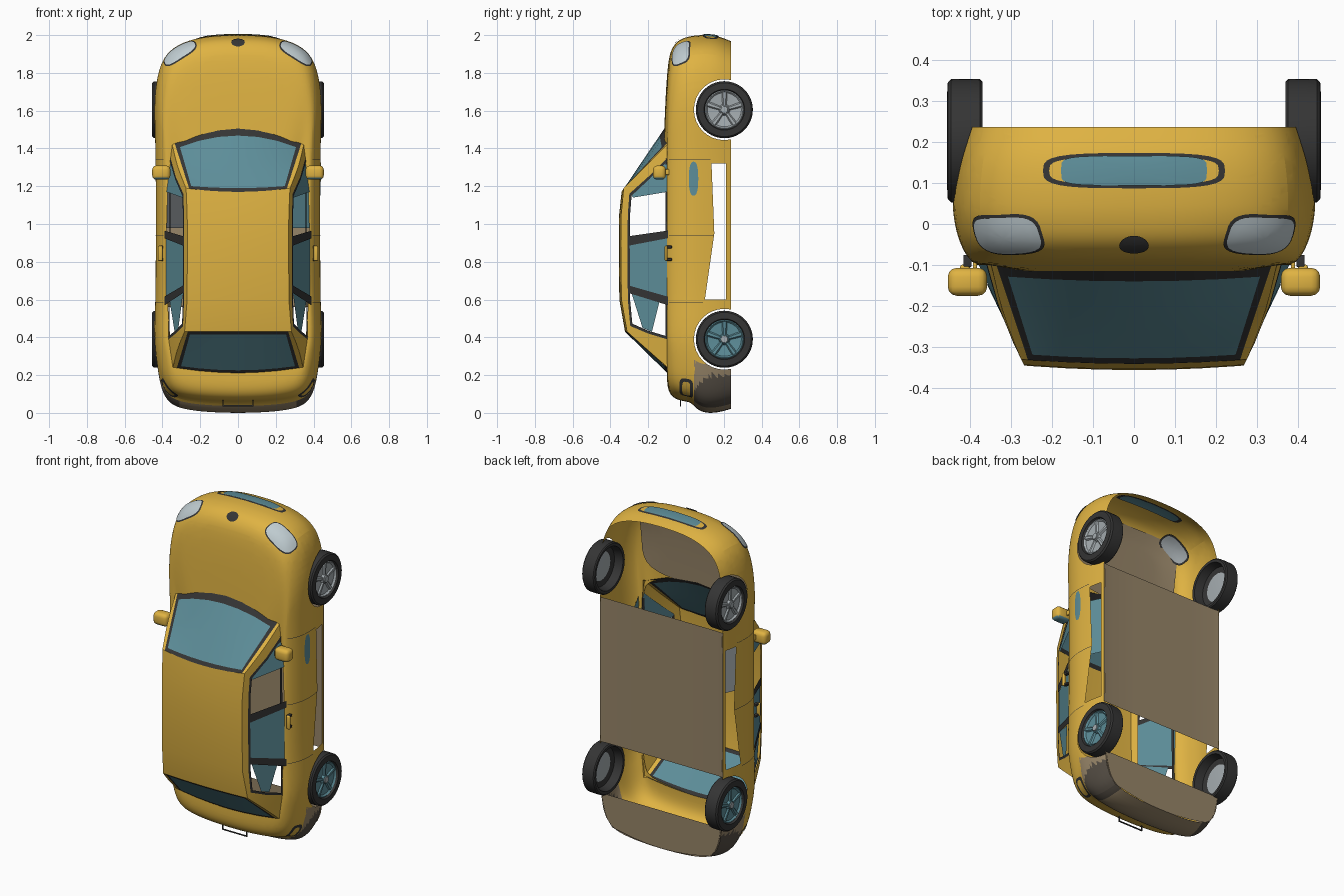
import bpy, bmesh, math
from mathutils import Vector as V
from mathutils.bvhtree import BVHTree

if "Cube" in bpy.data.objects:
    bpy.data.objects.remove(bpy.data.objects["Cube"])

def mat(name, r, g, b):
    m = bpy.data.materials.new(name)
    m.diffuse_color = (r, g, b, 1)
    m.use_nodes = True
    m.node_tree.nodes["Principled BSDF"].inputs["Base Color"].default_value = m.diffuse_color
    return m

YEL = mat("yellow paint", .74, .45, .055)
DARK = mat("dark trim", .035, .035, .035)
BLUE = mat("blue glass", .11, .27, .32)
TAUPE = mat("taupe underside", .31, .235, .14)
BROWN = mat("dark brown bumper", .09, .075, .058)
SILV = mat("wheel silver", .38, .42, .44)
LAMP = mat("pale lamp glass", .52, .60, .63)

def finish(name, bm, mats, rule=None, angle=35):
    bmesh.ops.remove_doubles(bm, verts=bm.verts, dist=1e-5)
    bmesh.ops.recalc_face_normals(bm, faces=bm.faces)
    me = bpy.data.meshes.new(name)
    if rule:
        for f in bm.faces:
            f.material_index = rule(f)
    bm.to_mesh(me)
    bm.free()
    for m in mats:
        me.materials.append(m)
    ob = bpy.data.objects.new(name, me)
    bpy.context.collection.objects.link(ob)
    bpy.ops.object.select_all(action='DESELECT')
    ob.select_set(True)
    bpy.context.view_layer.objects.active = ob
    bpy.ops.object.shade_smooth_by_angle(angle=math.radians(angle))
    return ob

def sheet(name, rows, mats, loop=False, cell=None):
    """Grid surface from rows of points; cell(i, j) gives the material."""
    bm = bmesh.new()
    vs = [[bm.verts.new(p) for p in r] for r in rows]
    n = len(rows[0])
    for i in range(len(rows) - 1):
        for j in range(n if loop else n - 1):
            k = (j + 1) % n
            f = bm.faces.new((vs[i][j], vs[i][k], vs[i + 1][k], vs[i + 1][j]))
            f.material_index = cell(i, j) if cell else 0
    return finish(name, bm, mats)

# Lower body: rings stacked from sill to belt line, then in to the cabin opening
levels = [(.237, .417, 1.97, .02), (.17, .436, 1.998, 0), (.10, .445, 2.003, -.003), (.055, .447, 2.0, .02),
          (.03, .446, 1.997, .052), (0, .442, 1.99, .06), (-.04, .432, 1.975, .066), (-.075, .415, 1.935, .085),
          (-.095, .398, 1.87, .12)]
front = [(0, 0), (.35, .005), (.65, .035), (.86, .095), (.955, .2), (1, .36)]
sides = [(.975, 1.4), (.975, 1.15), (.975, .9), (.975, .6), (1, .4)]
rear = [(.95, .2), (.9, .1), (.8, .04), (.6, .015), (.3, .003), (0, 0)]
cabin = [(0, 1.5), (.1, 1.495), (.2, 1.475), (.28, 1.44), (.33, 1.41), (.345, 1.38), (.365, 1.3), (.375, 1.12),
         (.38, .9), (.375, .6), (.36, .4), (.345, .3), (.33, .265), (.29, .24), (.2, .225), (.1, .215), (0, .21)]

def full(half):
    return half + [(-x, y, z) for x, y, z in half[-2:0:-1]]

rings = [[(f * w, y, zf - d) for f, d in front] + [(f * w, y, z) for f, z in sides] +
         [(f * w, y, zb + d) for f, d in rear] for y, w, zf, zb in levels]
inner = [(x, -.115 if z > 1.42 else -.1, z) for x, z in cabin]
mid = [tuple((V(a) + V(b)) / 2 + V((0, -.003, 0))) for a, b in zip(rings[-1], inner)]
body = sheet("body_shell", [full(r) for r in rings + [mid, inner]], [YEL], loop=True)
mod = body.modifiers.new("round", 'SUBSURF')
mod.levels = 2
bpy.ops.object.modifier_apply(modifier="round")
bm = bmesh.new()
bm.from_mesh(body.data)
bpy.data.objects.remove(body)
skin = BVHTree.FromBMesh(bm)

def cut(bm, poly):
    """Cut a convex (y, z) outline straight through both sides."""
    c = sum((V((0, y, z)) for y, z in poly), V()) / len(poly)
    faces = list(bm.faces)
    for (y0, z0), (y1, z1) in zip(poly, poly[1:] + poly[:1]):
        co = V((0, y0, z0))
        no = V((0, z1 - z0, y0 - y1)).normalized()
        if (c - co).dot(no) > 0:
            no = -no
        geom = set(faces)
        for f in faces:
            geom.update(f.edges)
            geom.update(f.verts)
        out = bmesh.ops.bisect_plane(bm, geom=list(geom), dist=1e-6, plane_co=co, plane_no=no)
        faces = [g for g in out['geom'] if isinstance(g, bmesh.types.BMFace)
                 and (g.calc_center_median() - co).dot(no) < 0]
    bmesh.ops.delete(bm, geom=faces, context='FACES')

# Wheel arches and the open lower door panels
WHEELS = (1.605, .39)
for wz in WHEELS:
    cut(bm, [(.203 + .161 * math.cos(a * math.pi / 16), wz + .161 * math.sin(a * math.pi / 16)) for a in range(32)])
cut(bm, [(.10, .6), (.15, .95), (.212, .95), (.212, .6)])
cut(bm, [(.15, .95), (.135, 1.32), (.212, 1.32), (.212, .95)])

def body_colour(f):
    c = f.calc_center_median()
    if c.z < .26 and c.y > .045:
        return 2 if abs(c.x) > .3 and c.z < .2 and c.y - c.z > -.08 else 1
    return 0
finish("body_shell", bm, [YEL, TAUPE, BROWN], body_colour)

def cast(p, n, off):
    hit = skin.ray_cast(p + n * .3, -n)[0] or skin.find_nearest(p)[0]
    return hit + n * off

def plate(name, c, n, a, half, m, off=.004, p=2.5):
    """Thin rounded plate laid on the body skin."""
    n, a = V(n).normalized(), V(a).normalized()
    b = n.cross(a)
    rows = []
    for k in range(6):
        r = []
        for i in range(32):
            t = i * math.pi / 16
            s, q = [math.copysign(abs(v) ** (2 / p), v) * k / 5 for v in (math.cos(t), math.sin(t))]
            r.append(cast(V(c) + a * s * half[0] + b * q * half[1], n, off))
        rows.append(r)
    sheet(name, rows, [m], loop=True)

# Lamps (also seen from inside), grille, badge plate, bonnet lining
for s in (1, -1):
    hn, ha = (.45 * s, -.55, .65), (.82 * s, 0, -.57)
    hc = (.312 * s, -.03, 1.91)
    plate("headlight_rim", hc, hn, ha, (.101, .06), DARK, .003, 3)
    plate("headlight", hc, hn, ha, (.095, .054), LAMP, .006, 3)
    plate("headlight_back_rim", hc, hn, ha, (.095, .055), DARK, -.013, 3)
    plate("headlight_back", hc, hn, ha, (.085, .045), SILV, -.016, 3)
    tn, ta = (.8 * s, -.15, -.6), (.6 * s, 0, .8)
    plate("tail_light_rim", (.38 * s, 0, .12), tn, ta, (.062, .038), DARK, .003, 4)
    plate("tail_light", (.38 * s, 0, .12), tn, ta, (.047, .022), YEL, .006, 4)
UP, RT = (0, 0, 1), (1, 0, 0)
plate("grille_rim", (0, .13, 1.99), UP, RT, (.222, .043), DARK, .002, 3.5)
plate("grille_surround", (0, .13, 1.99), UP, RT, (.207, .033), YEL, .004, 3.5)
plate("grille_opening", (0, .13, 1.99), UP, RT, (.178, .036), BLUE, .006, 5)
plate("grille_back_rim", (0, .13, 1.99), UP, RT, (.222, .043), DARK, -.003, 3.5)
plate("grille_back", (0, .13, 1.99), UP, RT, (.2, .035), BLUE, -.006, 4)
plate("nose_badge", (0, -.05, 1.96), (0, -.7, .7), RT, (.036, .03), DARK, .005, 2)
plate("bonnet_lining", (0, -.1, 1.715), (0, -1, 0), RT, (.36, .235), TAUPE, -.008, 4)
plate("door_patch", (.43, .04, 1.24), RT, UP, (.09, .025), BLUE, .003, 2.5)

# Fine door seams
for s in (1, -1):
    for z, y1 in ((.94, .145), (1.34, .13), (.585, .09)):
        rows = [[cast(V((.44 * s, -.09 + (y1 + .09) * i / 8, z + d)), V((s, 0, 0)), .0015) for d in (-.0015, .0015)]
                for i in range(9)]
        sheet("door_seam", rows, [DARK])

# Glass wound down inside the front doors
for s, m in ((1, BLUE), (-1, SILV)):
    sheet("lowered_glass", [[(s * .383, -.09, z), (s * .33, .02, z), (s * .285, .12, z)] for z in (.98, 1.32)], [m])

# Cabin sides: frame, trim, pillars and glass on one leaning surface
def side(y, z, s, off=0):
    h = min(1, max(0, (y + .33) / .23))
    x = .385 + .478 * (y + .1) - h * (.14 * max(0, z - 1.15) + .16 * max(0, .5 - z))
    return (s * (x + off), y, z)

outer = [(-.09, 1.43), (-.21, 1.31), (-.33, 1.19), (-.343, 1.05), (-.345, .9), (-.342, .6), (-.312, .43), (-.2, .3309), (-.09, .2335)]
opening = [(-.1, 1.35), (-.2, 1.25), (-.30, 1.16), (-.308, 1.05), (-.31, .9), (-.308, .6), (-.295, .46), (-.2, .42), (-.1, .39)]
trim = [(-.1, 1.33), (-.195, 1.237), (-.288, 1.15), (-.296, 1.05), (-.298, .9), (-.296, .6), (-.284, .472), (-.2, .435), (-.1, .405)]
for s in (1, -1):
    def panel(name, a, b, m, off=0):
        sheet(name, [[side(y, z, s, off) for y, z in r] for r in (a, b)], [m])
    panel("cabin_side_frame", outer, opening, YEL)
    panel("window_trim", opening, trim, DARK)
    panel("belt_trim", [(-.108, 1.35), (-.108, .39)], [(-.095, 1.35), (-.095, .39)], DARK)
    panel("middle_pillar", [(-.305, .935), (-.095, .965)], [(-.305, .885), (-.095, .925)], DARK, .003)
    panel("rear_pillar", [(-.305, .675), (-.095, .615)], [(-.305, .635), (-.095, .57)], DARK, .003)
    panel("rear_door_glass", [(-.305, .9), (-.1, .94)], [(-.305, .65), (-.1, .59)], BLUE, -.004)
    panel("front_quarter_glass", [(-.295, 1.16), (-.1, 1.345)], [(-.28, 1.14), (-.1, 1.17)], BLUE, -.004)
    panel("rear_quarter_glass", [(-.29, .64), (-.14, .59)], [(-.23, .45), (-.18, .43)], BLUE, -.004)

# Roof
def roof_row(y, z, us):
    e = side(y, z, 1)[0]
    return [(u * e, y - .011 * (1 - u * u), z - (.02 * (1 - u * u) if z > 1.1 else 0)) for u in us]
US = [-1, -.94, -.885, -.6, -.3, 0, .3, .6, .885, .94, 1]
sheet("roof", [roof_row(y, z, US) for y, z in outer[2:7]], [YEL])

# Windscreen and rear window: yellow pillar, dark border, glass
def screen(name, top, base, vs, a, b):
    rows = [[V(p).lerp(V(q), v) for p, q in zip(top, base)] for v in vs]
    for r, v in zip(rows, vs):  # outer columns meet the side frame
        y, z = a[0] + (b[0] - a[0]) * v, a[1] + (b[1] - a[1]) * v
        r[0], r[-1] = side(y, z, -1), side(y, z, 1)
    def cell(i, j):
        if j in (0, 9):
            return 0
        return 1 if j in (1, 8) or i in (0, len(vs) - 2) else 2
    sheet(name, rows, [YEL, DARK, BLUE], cell=cell)

screen("windscreen", roof_row(-.33, 1.19, US),
       [(.356 * u, -.1 - .015 * (1 - u * u), 1.505 - .09 * u * u) for u in US], (0, .06, .35, .5, .65, .89, 1), outer[2], outer[0])
screen("rear_window", roof_row(-.312, .43, US),
       [(.345 * u, -.098, .21 + .03 * u * u) for u in US], (0, .07, .35, .5, .65, .93, 1), outer[6], outer[8])

# Floor and rear bumper underside
sheet("floor_pan", [[(x, .236 - .004 * (abs(x) < .38), z) for x in (-.412, -.37, -.2, 0, .2, .37, .412)]
                    for z in (.56, .8, 1.0, 1.2, 1.435)], [TAUPE])
sheet("bumper_underside", [[(u * w, .235, z + d * u * u) for u in (-1, -.6, -.3, 0, .3, .6, 1)]
                           for z, w, d in ((.021, .33, .04), (.06, .37, .05), (.13, .39, .03), (.25, .405, 0))], [TAUPE])

# Wheels: tyre tube with open inner barrel, rim disc, hub and spokes
def lathe(name, prof, y, z, s, m):
    rows = [[(s * x, y + r * math.cos(i * math.pi / 20), z + r * math.sin(i * math.pi / 20)) for i in range(40)]
            for r, x in prof]
    sheet(name, rows, [m], loop=True)

def box(name, c, size, m, bevel=0, mats=None, rule=None):
    bm = bmesh.new()
    bmesh.ops.create_cube(bm, size=1)
    bmesh.ops.scale(bm, vec=size, verts=bm.verts)
    if bevel:
        bmesh.ops.bevel(bm, geom=list(bm.edges), offset=bevel, segments=3, affect='EDGES', profile=.5)
    bmesh.ops.translate(bm, vec=c, verts=bm.verts)
    return finish(name, bm, mats or [m], rule)

for wz in WHEELS:
    face = SILV if wz > 1 else BLUE
    for s in (1, -1):
        lathe("tyre", [(.085, .425), (.118, .42), (.128, .37), (.144, .369), (.15, .375), (.151, .41), (.15, .446),
                       (.142, .454), (.108, .456), (.102, .442)], .203, wz, s, DARK)
        lathe("rim", [(.106, .442), (.098, .447), (.09, .438), (.03, .432), (.024, .446), (.015, .45), (0, .45)],
              .203, wz, s, face)
        lathe("rim_back", [(.086, .425), (.03, .422), (0, .422)], .203, wz, s, SILV)
        lathe("hub_cap", [(.02, .445), (.018, .453), (0, .454)], .203, wz, s, SILV)
        for k in range(5):
            t = k * math.tau / 5 + .3
            d, e = V((0, math.cos(t), math.sin(t))), V((0, -math.sin(t), math.cos(t)))
            c = V((0, .203, wz))
            sheet("spoke", [[c + d * r + e * w * q + V((s * x, 0, 0)) for q, x in ((-1, .436), (-.5, .444), (.5, .444), (1, .436))]
                            for r, w in ((.02, .01), (.095, .016))], [face])

# Mirrors and door handles
for s in (1, -1):
    box("mirror", (s * .406, -.141, 1.272), (.096, .068, .075), YEL, .022, [YEL, BLUE],
        lambda f: 1 if f.normal.z < -.6 else 0)
    box("mirror_stalk", (s * .388, -.1, 1.275), (.01, .05, .03), YEL, .003)
    box("door_handle", (s * .412, -.106, .845), (.024, .014, .08), YEL, .006)
    for z in (.812, .878):
        box("handle_mount", (s * .406, -.09, z), (.02, .03, .014), DARK, .003)

# Number plate frame
box("plate_frame_bottom", (0, -.03, .038), (.166, .006, .006), DARK)
for s in (1, -1):
    box("plate_frame_side", (s * .08, -.03, .056), (.006, .006, .04), DARK)
